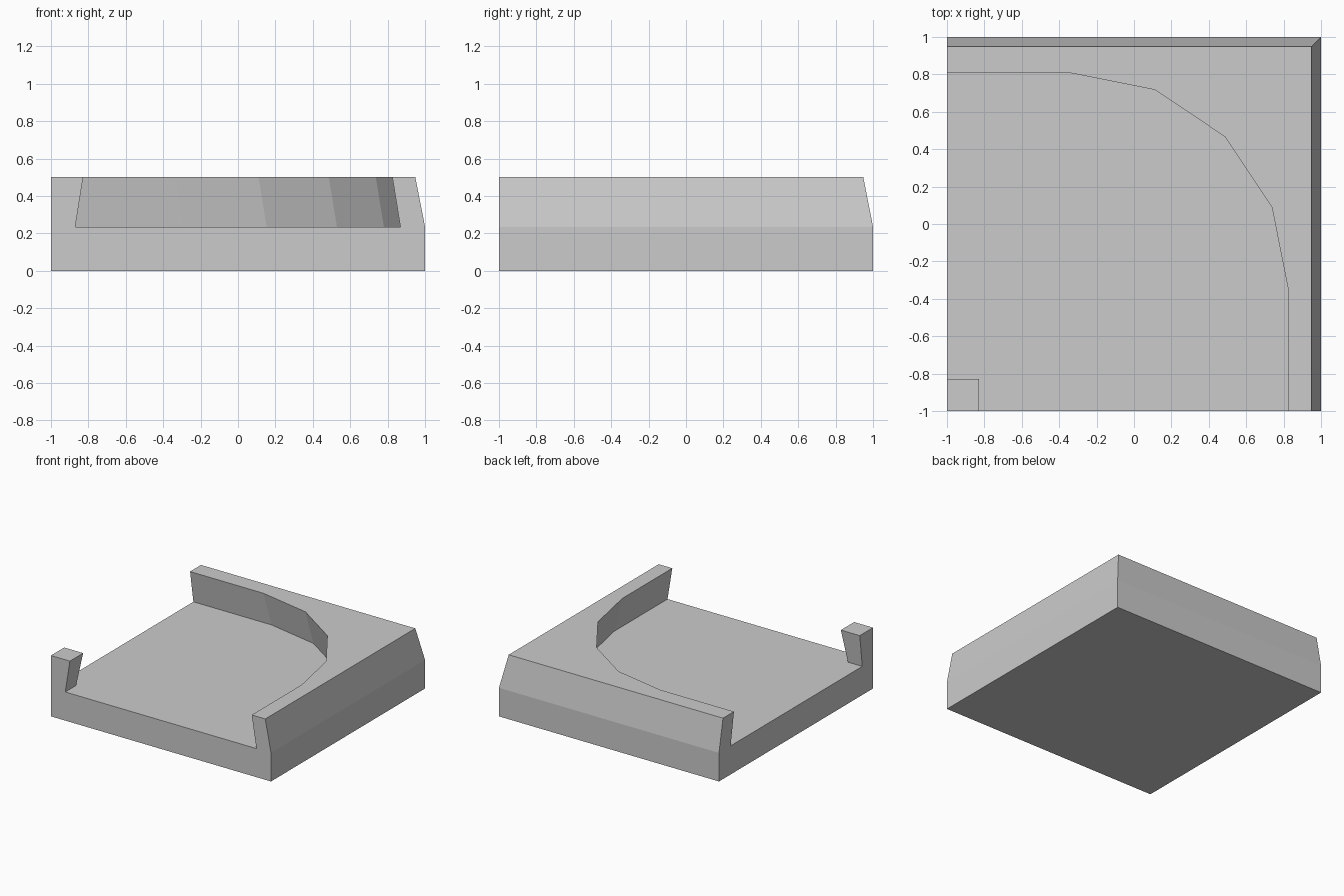
import bpy
import bmesh
from math import cos, sin, pi

cube = bpy.data.objects.get("Cube")
if cube:
    bpy.data.objects.remove(cube, do_unlink=True)

FLOOR, TOP = 0.235, 0.5    # heights of channel floor and wall tops
EDGE = 0.948               # outer wall edge after its taper
LEAN = 0.043               # undercut of the channel walls

grey = bpy.data.materials.new("plain grey")
colour = (0.6, 0.6, 0.6, 1)
grey.diffuse_color = colour
grey.use_nodes = True
grey.node_tree.nodes["Principled BSDF"].inputs["Base Color"].default_value = colour


def finish(name, bm):
    mesh = bpy.data.meshes.new(name)
    bm.to_mesh(mesh)
    bm.free()
    mesh.materials.append(grey)
    obj = bpy.data.objects.new(name, mesh)
    bpy.context.collection.objects.link(obj)


def loft(name, low, high, z0, z1, bottom=False, top=True):
    """Join two matching counter-clockwise outlines, with optional caps."""
    bm = bmesh.new()
    a = [bm.verts.new((x, y, z0)) for x, y in low]
    b = [bm.verts.new((x, y, z1)) for x, y in high]
    for i in range(len(a)):
        j = (i + 1) % len(a)
        bm.faces.new((a[i], a[j], b[j], b[i]))
    if bottom:
        bm.faces.new(a[::-1])
    if top:
        bm.faces.new(b)
    finish(name, bm)


def bend(shift):
    """Inner line of the curved wall, from the front round to the left side."""
    cx, cy, r = -0.333 + shift, -0.352 + shift, 1.158
    arc = [(cx + r * cos(i * pi / 8), cy + r * sin(i * pi / 8)) for i in range(5)]
    return [(cx + r, -1)] + arc + [(-1, cy + r)]


def wall(shift, edge):
    return [(-1, edge), *bend(shift)[::-1], (edge, -1), (edge, edge)]


def corner(x, y):
    return [(-1, -1), (x, -1), (x, y), (-1, y)]


# Slab below the channel
square = corner(1, 1)
loft("base", square, square, 0, FLOOR, bottom=True, top=False)

# Curved wall with tapered outside and undercut inside
loft("curved_wall", wall(LEAN, 1), wall(0, EDGE), FLOOR, TOP)

# Small post on the inner corner of the bend
post_foot = corner(-0.87, -0.86)
loft("corner_post", post_foot, corner(-0.828, -0.828), FLOOR, TOP)

# Channel floor between post and wall
bm = bmesh.new()
outline = bend(LEAN) + post_foot[:0:-1]
bm.faces.new([bm.verts.new((x, y, FLOOR)) for x, y in outline])
finish("channel_floor", bm)
